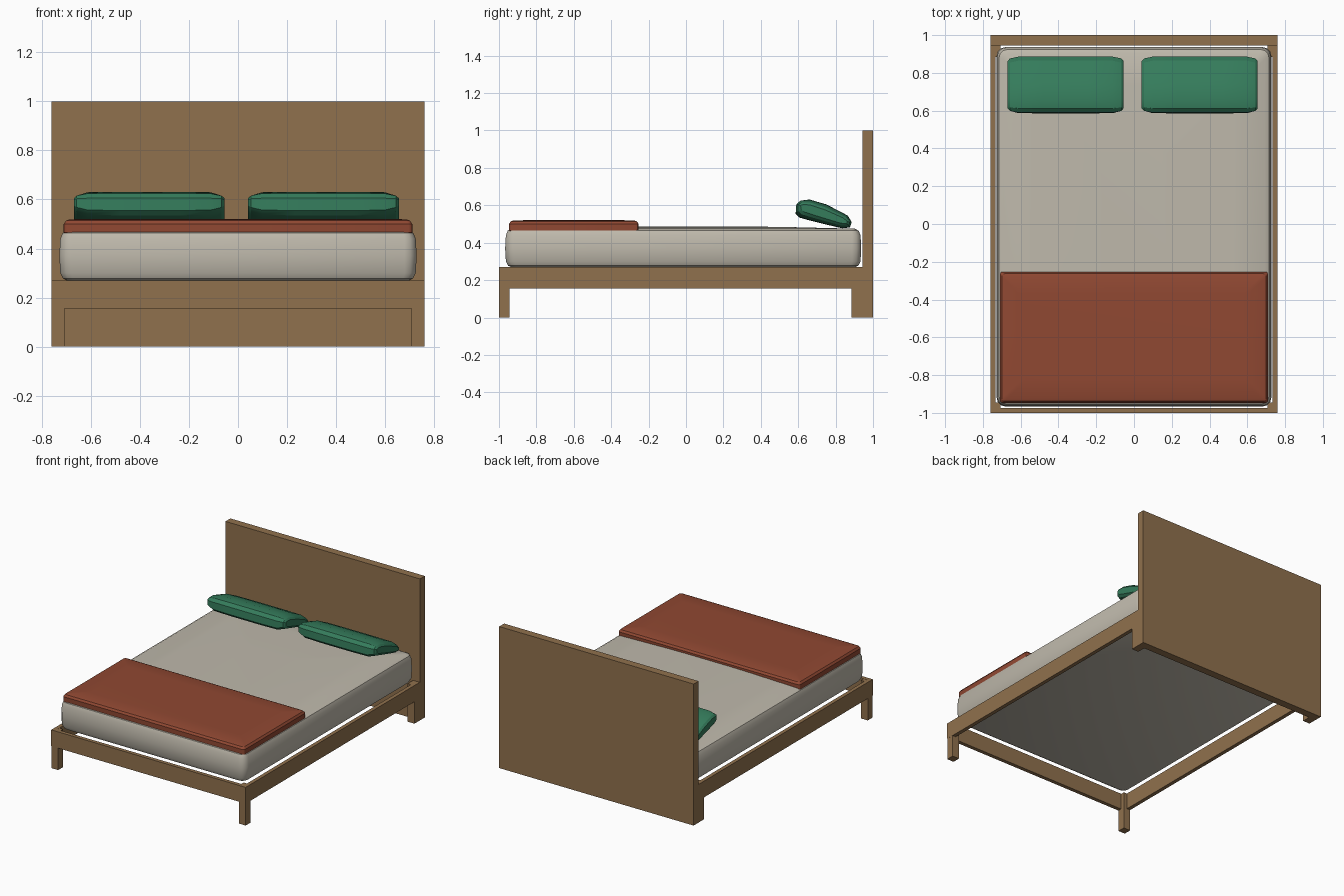
import bpy, bmesh, math
from mathutils import Vector

if "Cube" in bpy.data.objects:
    bpy.data.objects.remove(bpy.data.objects["Cube"])


def material(name, rgb):
    m = bpy.data.materials.new(name)
    m.diffuse_color = (*rgb, 1)
    m.use_nodes = True
    m.node_tree.nodes["Principled BSDF"].inputs["Base Color"].default_value = m.diffuse_color
    return m


wood = material("brown wood", (0.28, 0.165, 0.075))
cream = material("cream fabric", (0.52, 0.485, 0.41))
rust = material("rust blanket", (0.28, 0.065, 0.032))
green = material("green fabric", (0.035, 0.20, 0.105))


def finish(name, bm, mat, smooth=None):
    bmesh.ops.recalc_face_normals(bm, faces=bm.faces)
    me = bpy.data.meshes.new(name)
    bm.to_mesh(me)
    bm.free()
    me.materials.append(mat)
    ob = bpy.data.objects.new(name, me)
    bpy.context.collection.objects.link(ob)
    if smooth:
        bpy.ops.object.select_all(action='DESELECT')
        ob.select_set(True)
        bpy.context.view_layer.objects.active = ob
        bpy.ops.object.shade_smooth_by_angle(angle=math.radians(smooth))
    return ob


def box(name, lo, hi, mat):
    bm = bmesh.new()
    bmesh.ops.create_cube(bm, size=1)
    for v in bm.verts:
        v.co = Vector([(lo[i] + hi[i]) / 2 + v.co[i] * (hi[i] - lo[i]) for i in range(3)])
    return finish(name, bm, mat)


def loft(name, rings, mat, smooth):
    bm = bmesh.new()
    loops = [[bm.verts.new(p) for p in r] for r in rings]
    n = len(loops[0])
    for a, b in zip(loops, loops[1:]):
        for i in range(n):
            j = (i + 1) % n
            bm.faces.new((a[i], a[j], b[j], b[i]))
    bm.faces.new(loops[0])
    bm.faces.new(loops[-1])
    return finish(name, bm, mat, smooth)


def rounded_rect(x, y0, y1, inset, r, z, seg=3):
    # Horizontal ring with rounded corners, centred on x = 0
    hx, hy, cy = x - inset, (y1 - y0) / 2 - inset, (y0 + y1) / 2
    pts = []
    for k, (sx, sy) in enumerate([(1, 1), (-1, 1), (-1, -1), (1, -1)]):
        for i in range(seg + 1):
            a = math.pi / 2 * (k + i / seg)
            pts.append((sx * (hx - r) + r * math.cos(a), cy + sy * (hy - r) + r * math.sin(a), z))
    return pts


# Headboard and rails
box("headboard", (-0.76, 0.945, 0), (0.76, 1, 1), wood)
box("front_rail", (-0.76, -1, 0.155), (0.76, -0.973, 0.27), wood)
for side, s in (("left", -1), ("right", 1)):
    xs = sorted((s * 0.76, s * 0.733))
    box(side + "_rail", (xs[0], -0.973, 0.155), (xs[1], 0.945, 0.27), wood)
    # Square legs at the inner corners
    xs = sorted((s * 0.76, s * 0.706))
    lx = sorted((s * 0.7595, s * 0.706))
    box(side + "_front_leg", (lx[0], -0.9995, 0), (lx[1], -0.945, 0.269), wood)
    box(side + "_back_leg", (lx[0], 0.885, 0), (lx[1], 0.945, 0.269), wood)

# Mattress with soft edges and a slightly domed top
levels = [(0.268, 0.035, 0.03), (0.277, 0.016, 0.04), (0.30, 0.004, 0.045), (0.37, 0, 0.05),
          (0.44, 0.004, 0.045), (0.464, 0.014, 0.04), (0.475, 0.035, 0.03),
          (0.479, 0.2, 0.03), (0.484, 0.4, 0.03), (0.486, 0.55, 0.03)]
loft("mattress", [rounded_rect(0.728, -0.967, 0.937, i, r, z) for z, i, r in levels], cream, 35)

# Folded blanket
levels = [(0.458, 0.008, 0.012), (0.466, 0, 0.015), (0.50, 0, 0.015), (0.514, 0.01, 0.015),
          (0.519, 0.025, 0.015), (0.521, 0.12, 0.015)]
loft("blanket", [rounded_rect(0.71, -0.947, -0.253, i, r, z) for z, i, r in levels], rust, 30)

# Tilted pillows, lofted across from a side profile (y, z)
profile = [(0.586, 0.555), (0.59, 0.605), (0.612, 0.625), (0.66, 0.631), (0.75, 0.605),
           (0.865, 0.545), (0.886, 0.51), (0.877, 0.482), (0.835, 0.477), (0.75, 0.497),
           (0.65, 0.522), (0.605, 0.535)]
sections = [(-0.307, 0.85, 0.42), (-0.295, 0.94, 0.68), (-0.25, 1, 0.96), (-0.12, 1, 1),
            (0.12, 1, 1), (0.25, 1, 0.96), (0.295, 0.94, 0.68), (0.307, 0.85, 0.42)]
c, along = Vector((0.737, 0.555)), Vector((math.cos(0.35), -math.sin(0.35)))
across = Vector((-along.y, along.x))
for side, cx in (("left", -0.362), ("right", 0.348)):
    rings = []
    for x, su, sv in sections:
        ring = []
        for p in profile:
            d = Vector(p) - c
            q = c + along * d.dot(along) * su + across * d.dot(across) * sv
            ring.append((cx + x, q.x, q.y))
        rings.append(ring)
    loft(side + "_pillow", rings, green, 25)
